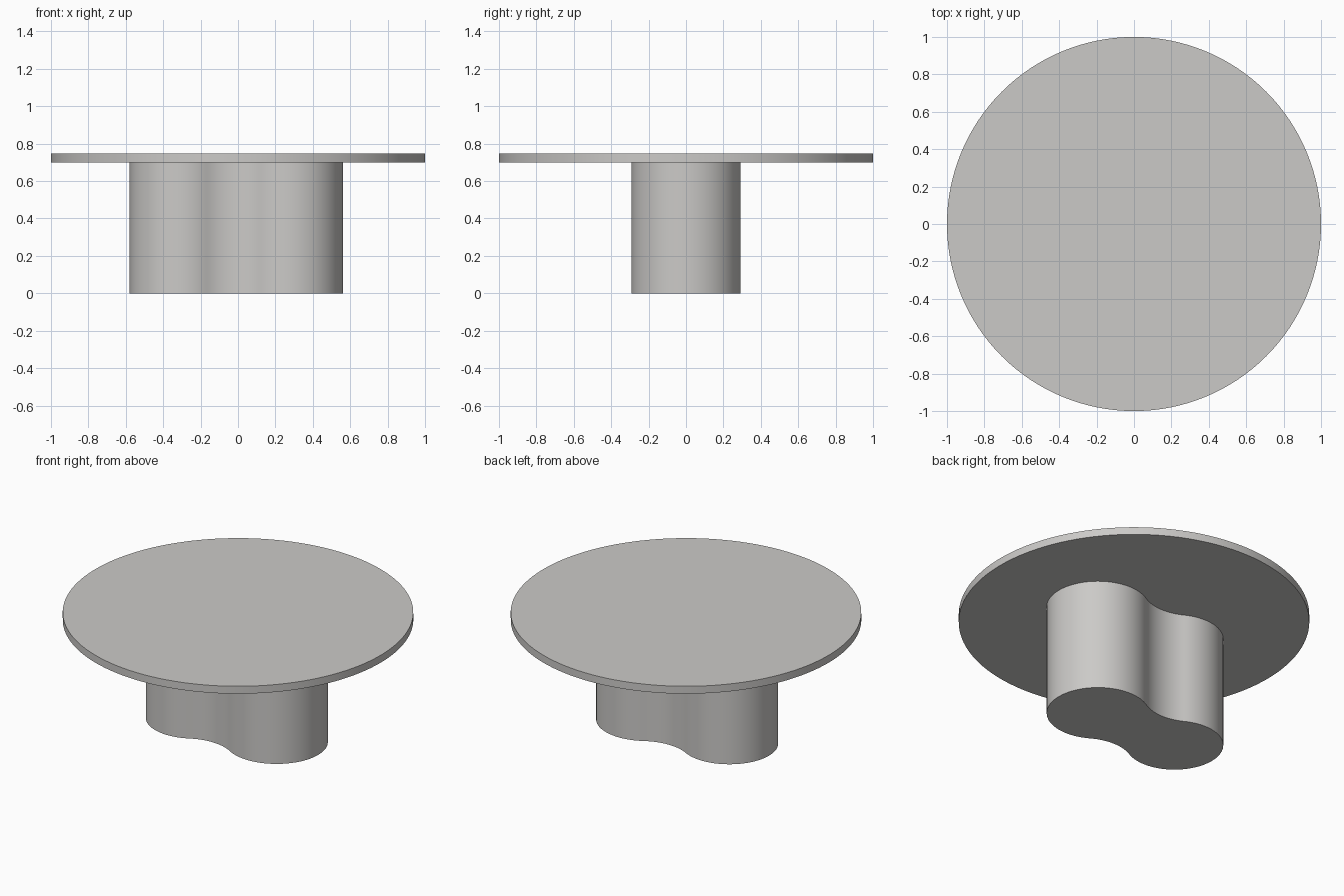
import bpy, bmesh, math

if "Cube" in bpy.data.objects:
    bpy.data.objects.remove(bpy.data.objects["Cube"])

mat = bpy.data.materials.new("warm light grey")
mat.diffuse_color = (0.60, 0.59, 0.575, 1)
mat.use_nodes = True
mat.node_tree.nodes["Principled BSDF"].inputs["Base Color"].default_value = mat.diffuse_color


def prism(name, outline, z0, z1):
    """Extrude a closed plan outline between two heights."""
    bm = bmesh.new()
    face = bm.faces.new([bm.verts.new((x, y, z0)) for x, y in outline])
    ext = bmesh.ops.extrude_face_region(bm, geom=[face], use_keep_orig=True)
    for v in ext["geom"]:
        if isinstance(v, bmesh.types.BMVert):
            v.co.z = z1
    bmesh.ops.recalc_face_normals(bm, faces=bm.faces)
    mesh = bpy.data.meshes.new(name)
    bm.to_mesh(mesh)
    bm.free()
    mesh.materials.append(mat)
    obj = bpy.data.objects.new(name, mesh)
    bpy.context.collection.objects.link(obj)
    bpy.context.view_layer.objects.active = obj
    obj.select_set(True)
    bpy.ops.object.shade_smooth_by_angle(angle=math.radians(30))
    obj.select_set(False)


def arc(cx, cy, r, a0, a1, n):
    return [(cx + r * math.cos(a0 + (a1 - a0) * i / n),
             cy + r * math.sin(a0 + (a1 - a0) * i / n)) for i in range(n + 1)]


# Round table top
prism("table_top", arc(0, 0, 1, 0, 2 * math.pi, 128)[:-1], 0.70, 0.747)

# Pedestal plan: two round lobes blended by a tangent concave arc at the waist
c1, r1 = 0.269, 0.292      # right lobe
c2, r2 = -0.302, 0.278     # left lobe
rf = 0.29                  # waist arc
d1, d2, d = r1 + rf, r2 + rf, c1 - c2
s = (d1 * d1 - d2 * d2 + d * d) / (2 * d)
fx, fy = c1 - s, math.sqrt(d1 * d1 - s * s)
a1 = math.atan2(fy, fx - c1)
a2 = math.atan2(fy, fx - c2)
half = (arc(c1, 0, r1, 0, a1, 32)
        + arc(fx, fy, rf, a1 - math.pi, a2 - math.pi, 20)[1:]
        + arc(c2, 0, r2, a2, math.pi, 32)[1:])
outline = half + [(x, -y) for x, y in half[-2:0:-1]]
prism("pedestal", outline, 0, 0.70)
